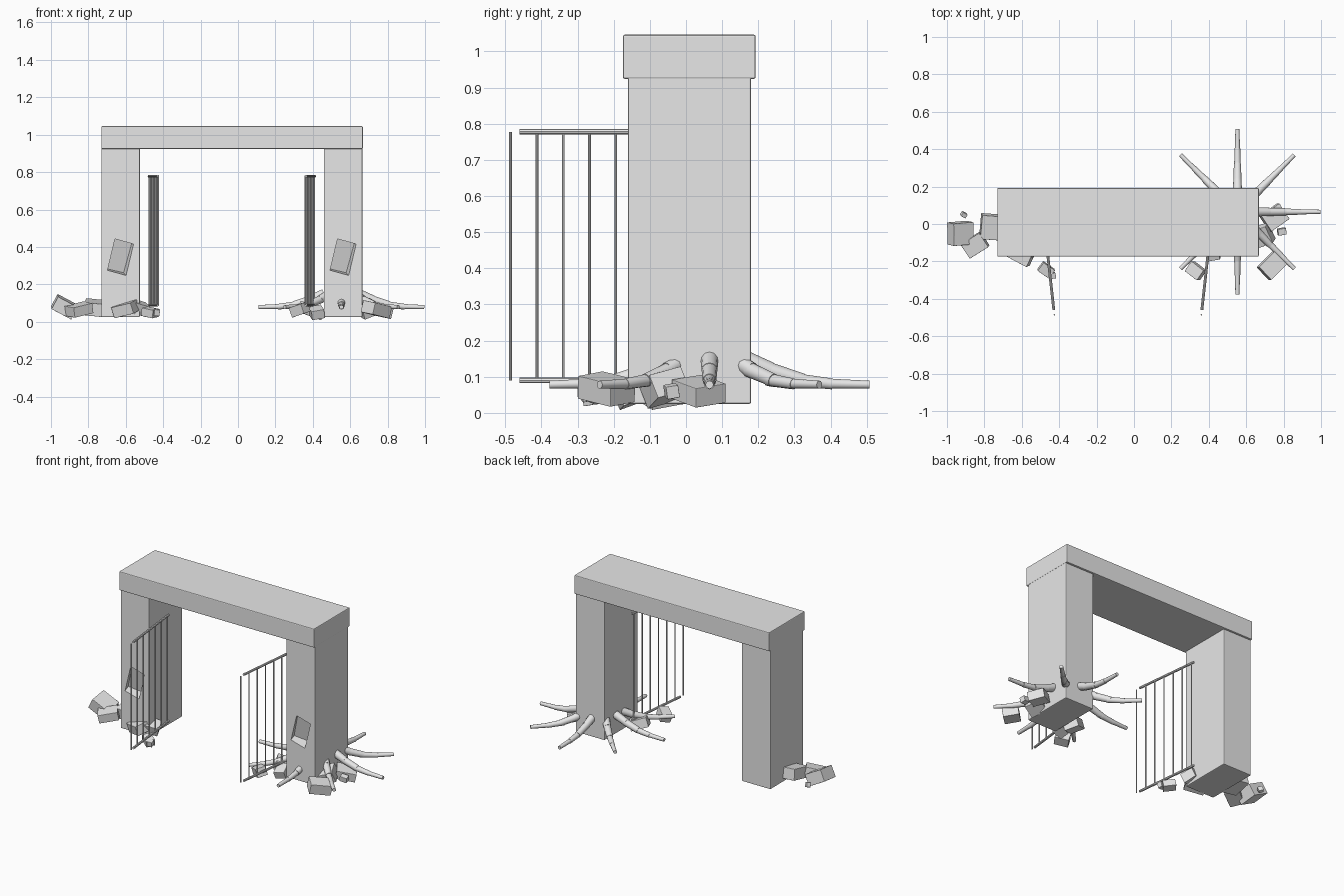
import bpy
import bmesh
import math
from math import radians
from mathutils import Matrix, Vector, Euler

if "Cube" in bpy.data.objects:
    bpy.data.objects.remove(bpy.data.objects["Cube"], do_unlink=True)

grey = bpy.data.materials.new("stone_grey")
grey.use_nodes = True
grey.diffuse_color = (0.8, 0.8, 0.8, 1)
grey.node_tree.nodes["Principled BSDF"].inputs["Base Color"].default_value = (0.8, 0.8, 0.8, 1)


def finish(name, bm):
    mesh = bpy.data.meshes.new(name)
    bmesh.ops.recalc_face_normals(bm, faces=bm.faces)
    bm.to_mesh(mesh)
    bm.free()
    mesh.materials.append(grey)
    obj = bpy.data.objects.new(name, mesh)
    bpy.context.collection.objects.link(obj)
    return obj


def box(name, center, size, tilt=(0, 0, 0), bevel=0.0):
    bm = bmesh.new()
    bmesh.ops.create_cube(bm, size=1)
    bmesh.ops.scale(bm, vec=size, verts=bm.verts)
    if bevel:
        bmesh.ops.bevel(bm, geom=bm.edges[:], offset=bevel, segments=2,
                        profile=0.5, affect='EDGES')
    turn = Euler([radians(a) for a in tilt]).to_matrix().to_4x4()
    bmesh.ops.transform(bm, matrix=Matrix.Translation(center) @ turn, verts=bm.verts)
    return finish(name, bm)


def add_tube(bm, a, b, r1, r2, sides=12):
    a, b = Vector(a), Vector(b)
    turn = (b - a).to_track_quat('Z', 'Y').to_matrix().to_4x4()
    bmesh.ops.create_cone(bm, cap_ends=True, segments=sides, radius1=r1, radius2=r2,
                          depth=(b - a).length,
                          matrix=Matrix.Translation((a + b) / 2) @ turn)


def smooth(obj):
    bpy.ops.object.select_all(action='DESELECT')
    obj.select_set(True)
    bpy.context.view_layer.objects.active = obj
    bpy.ops.object.shade_smooth_by_angle(angle=radians(35))


# Pillars, each with a tilted notch cut into the front face
for side, x in (("right", -0.628), ("left", 0.562)):
    pillar = box(side + "_pillar", (x, 0.01, 0.48), (0.206, 0.34, 0.91), bevel=0.005)
    cutter = box(side + "_notch_cutter", (x, -0.16, 0.345), (0.1, 0.09, 0.17), (12, 13, 14))
    cutter.hide_render = True
    cutter.hide_viewport = True
    cut = pillar.modifiers.new("notch", 'BOOLEAN')
    cut.operation = 'DIFFERENCE'
    cut.solver = 'EXACT'
    cut.object = cutter

# Lintel across the top
box("lintel", (-0.032, 0.009, 0.985), (1.398, 0.367, 0.122), bevel=0.005)

# Open gates: seven bars between two rails
for side, x in (("right", -0.426), ("left", 0.36)):
    lean = -0.11 if side == "right" else 0.11

    def at(y, z):
        return (x + lean * (y + 0.485), y, z)

    bm = bmesh.new()
    for i in range(7):
        y = -0.485 + 0.0727 * i
        add_tube(bm, at(y, 0.09), at(y, 0.777), 0.004, 0.004, 8)
    for z in (0.09, 0.778):
        add_tube(bm, at(-0.46, z), at(-0.03, z), 0.0075, 0.0075, 8)
    smooth(finish(side + "_gate", bm))

# Roots spreading from the left pillar: (distance, height, radius) per section
SECTIONS = [
    ((0.09, 0.15, 0.025), (0.165, 0.118, 0.022)),
    ((0.155, 0.12, 0.022), (0.25, 0.09, 0.019)),
    ((0.23, 0.092, 0.018), (0.33, 0.08, 0.015)),
    ((0.315, 0.081, 0.014), (0.43, 0.078, 0.011)),
]
for i in range(8):
    angle = radians(45 * i)
    reach = 1.03 if i % 2 == 0 else 1.0
    bm = bmesh.new()
    for start, end in SECTIONS:
        ends = [(0.553 + d * reach * math.cos(angle),
                 0.065 + d * reach * math.sin(angle), z) for d, z, _ in (start, end)]
        add_tube(bm, ends[0], ends[1], start[2], end[2])
    smooth(finish("root_%d" % (i + 1), bm))

# Fallen stones: centre, size, tilt
RUBBLE = [
    ((-0.928, -0.05, 0.08), (0.12, 0.12, 0.075), (8, 28, 5)),
    ((-0.85, -0.112, 0.065), (0.12, 0.09, 0.055), (6, -12, 32)),
    ((-0.765, -0.015, 0.075), (0.11, 0.13, 0.07), (10, 6, -4)),
    ((-0.91, 0.05, 0.055), (0.03, 0.024, 0.03), (10, 20, -30)),
    ((-0.6, -0.16, 0.07), (0.12, 0.09, 0.06), (14, -12, -28)),
    ((-0.53, -0.12, 0.075), (0.09, 0.08, 0.06), (20, 15, 25)),
    ((-0.47, -0.245, 0.05), (0.075, 0.055, 0.045), (8, 10, -35)),
    ((-0.435, -0.275, 0.05), (0.03, 0.03, 0.035), (12, 5, 10)),
    ((0.74, -0.22, 0.066), (0.13, 0.095, 0.065), (8, 10, 45)),
    ((0.75, 0.035, 0.06), (0.12, 0.1, 0.055), (8, 12, 35)),
    ((0.69, -0.06, 0.07), (0.09, 0.1, 0.07), (15, -20, 20)),
    ((0.79, -0.04, 0.06), (0.045, 0.035, 0.035), (10, 8, 10)),
    ((0.33, -0.25, 0.065), (0.085, 0.065, 0.055), (12, -15, -38)),
    ((0.39, -0.08, 0.06), (0.11, 0.09, 0.06), (10, 18, 30)),
    ((0.42, -0.15, 0.05), (0.07, 0.08, 0.05), (20, -10, 10)),
]
for i, (center, size, tilt) in enumerate(RUBBLE):
    box("fallen_stone_%d" % (i + 1), center, size, tilt, bevel=0.002)
